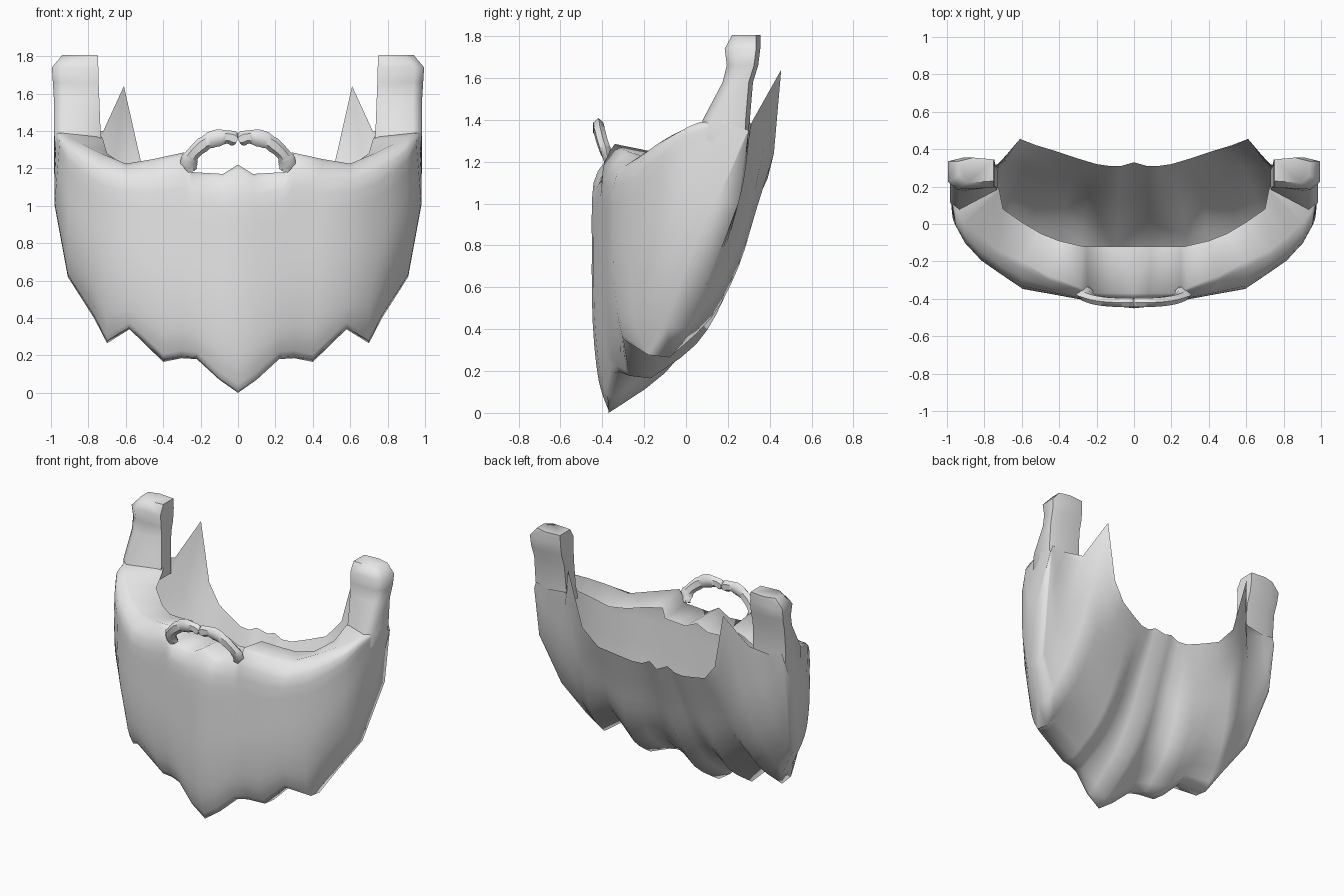
import bpy
import bmesh
import math
import random
from mathutils import Vector

cube = bpy.data.objects.get("Cube")
if cube:
    bpy.data.objects.remove(cube, do_unlink=True)
random.seed(4)

# Single flat grey
grey = bpy.data.materials.new("light grey")
grey.use_nodes = True
grey.diffuse_color = (0.8, 0.8, 0.8, 1)
grey.node_tree.nodes["Principled BSDF"].inputs["Base Color"].default_value = grey.diffuse_color


def finish(name, bm, angle):
    """Turn a half-model bmesh into a mirrored, smooth shaded object."""
    mesh = bpy.data.meshes.new(name)
    bm.to_mesh(mesh)
    bm.free()
    mesh.materials.append(grey)
    obj = bpy.data.objects.new(name, mesh)
    bpy.context.collection.objects.link(obj)
    bpy.ops.object.select_all(action='DESELECT')
    obj.select_set(True)
    bpy.context.view_layer.objects.active = obj
    bpy.ops.object.shade_smooth_by_angle(angle=math.radians(angle))
    mirror = obj.modifiers.new("mirror", 'MIRROR')
    mirror.merge_threshold = 0.002


def loft(bm, sections, closed=False):
    """Skin neighbouring sections; closed sections also get end caps."""
    rings = [[bm.verts.new(p) for p in s] for s in sections]
    count = len(rings[0])
    for a, b in zip(rings, rings[1:]):
        for j in range(count if closed else count - 1):
            k = (j + 1) % count
            bm.faces.new((a[j], b[j], b[k], a[k]))
    if closed:
        bm.faces.new(rings[0])
        bm.faces.new(rings[-1])
        bmesh.ops.recalc_face_normals(bm, faces=bm.faces)


def smooth_path(points, steps):
    """Sample a Catmull-Rom curve through the points."""
    pts = [points[0]] + points + [points[-1]]
    out = []
    for p, a, b, q in zip(pts, pts[1:], pts[2:], pts[3:]):
        for i in range(steps):
            t = i / steps
            out.append(a + 0.5 * t * (b - p + t * (2 * p - 5 * a + 4 * b - q
                                                   + t * (3 * (a - b) + q - p))))
    return out + [points[-1]]


# Outer face seen from above, as x and y pairs
plan = [(0, -.45), (.1, -.44), (.2, -.42), (.3, -.4), (.6, -.345), (.83, -.185),
        (.93, -.07), (.97, .03), (1, .2)]


def jaw_curve(x):
    """Depth of the outer face at a given distance from the middle."""
    for (x0, y0), (x1, y1) in zip(plan, plan[1:]):
        if x <= x1:
            return y0 + (y1 - y0) * (x - x0) / (x1 - x0)


# Half beard columns, from the middle to the ear
tips = [(0, -.37, 0), (.1, -.35, .07), (.22, -.29, .18), (.3, -.24, .185),
        (.4, -.17, .165), (.58, -.2, .34), (.7, -.08, .265), (.77, .01, .4),
        (.91, .1, .62), (.98, .25, 1), (.985, .3, 1.35)]
rim = [(0, -.37, 1.22), (.08, -.37, 1.17), (.25, -.37, 1.18), (.29, -.34, 1.285),
       (.45, -.28, 1.25), (.6, -.2, 1.225), (.73, -.14, 1.28), (.83, -.06, 1.33),
       (.9, .01, 1.365), (.95, .07, 1.39), (.985, .18, 1.39)]
ledge = [(0, -.12, 1.2), (.09, -.12, 1.16), (.25, -.12, 1.17), (.27, -.12, 1.24),
         (.4, -.09, 1.22), (.5, -.05, 1.2), (.6, .01, 1.21), (.7, .08, 1.28),
         (.72, .18, 1.35), (.73, .2, 1.37), (.74, .22, 1.38)]
neck = [(0, .33, 1.05), (.07, .31, 1.08), (.13, .31, 1.05), (.2, .32, 1.05), (.3, .35, 1.08),
        (.42, .39, 1.12), (.52, .42, 1.24), (.61, .455, 1.64), (.72, .32, 1.4),
        (.87, .31, 1.38), (.97, .3, 1.4)]
bulge = [.14, .12, .11, .12, .13, .12, .11, .1, .05, .01, 0]

columns = []
for tip, top, inner, nape, swell in zip(tips, rim, ledge, neck, bulge):
    tip, top, inner, nape = map(Vector, (tip, top, inner, nape))
    under = [nape]
    for t, amount in ((.75, .45), (.5, .9), (.25, .85)):
        under.append(tip.lerp(nape, t) + Vector((0, .8, -.6)) * swell * amount)
    under.append(tip)
    # Thick lower hem, then the outer face
    hem = tip.copy()
    if swell:
        hem += Vector((0, -.1 * min(1, tip.x / .4), .012))
    front = [hem]
    for t, pull in ((.12, .6), (.35, .95), (.65, 1), (.9, .9)):
        p = hem.lerp(top, t)
        if swell:
            p.y += (jaw_curve(p.x) - p.y) * pull
        front.append(p)
    front.append(top)
    columns.append(smooth_path(under, 3) + smooth_path(front, 3) + [inner])

bm = bmesh.new()
loft(bm, columns)
bmesh.ops.dissolve_degenerate(bm, dist=0.0005, edges=bm.edges)
bm.normal_update()
outer = sum(f.normal.y for f in bm.faces if f.calc_center_median().y < -.4)
if outer > 0:
    bmesh.ops.reverse_faces(bm, faces=bm.faces)
finish("beard", bm, 80)

# Sideburns: inner x, outer x, inner front y, outer front y, back y, z
bm = bmesh.new()
rings = []
for x0, x1, y0, y1, y2, z in ((.73, .975, .17, .06, .3, 1.3), (.735, .985, .19, .08, .305, 1.4),
                              (.742, .985, .2, .175, .32, 1.58), (.745, .99, .2, .195, .345, 1.66),
                              (.747, .995, .195, .185, .355, 1.74), (.75, .94, .23, .22, .355, 1.805)):
    rings.append([(x0, y0, z), (x1 - .05, y1, z), (x1, y1 + .04, z),
                  (x1, y2 - .02, z), (x1 - .08, y2, z), (x0, y2 - .01, z)])
loft(bm, rings, closed=True)
finish("sideburns", bm, 60)

# Moustache: a ragged arch that thins at the middle
arch = [Vector(p) for p in ((.004, -.42, 1.35), (.06, -.42, 1.368), (.15, -.415, 1.35),
                            (.225, -.4, 1.295), (.262, -.38, 1.24), (.255, -.36, 1.19))]
path = smooth_path(arch, 4)
bm = bmesh.new()
rings = []
for i, p in enumerate(path):
    along = (path[min(i + 1, len(path) - 1)] - path[max(i - 1, 0)]).normalized()
    across = Vector((0, 1, 0)).cross(along).normalized()
    deep = along.cross(across)
    size = (0.025 if i == 0 else 0.043) * random.uniform(.8, 1.1)
    rings.append([p + across * size * math.cos(a) + deep * 0.028 * math.sin(a)
                  for a in (math.tau * k / 6 for k in range(6))])
loft(bm, rings, closed=True)
finish("moustache", bm, 50)
